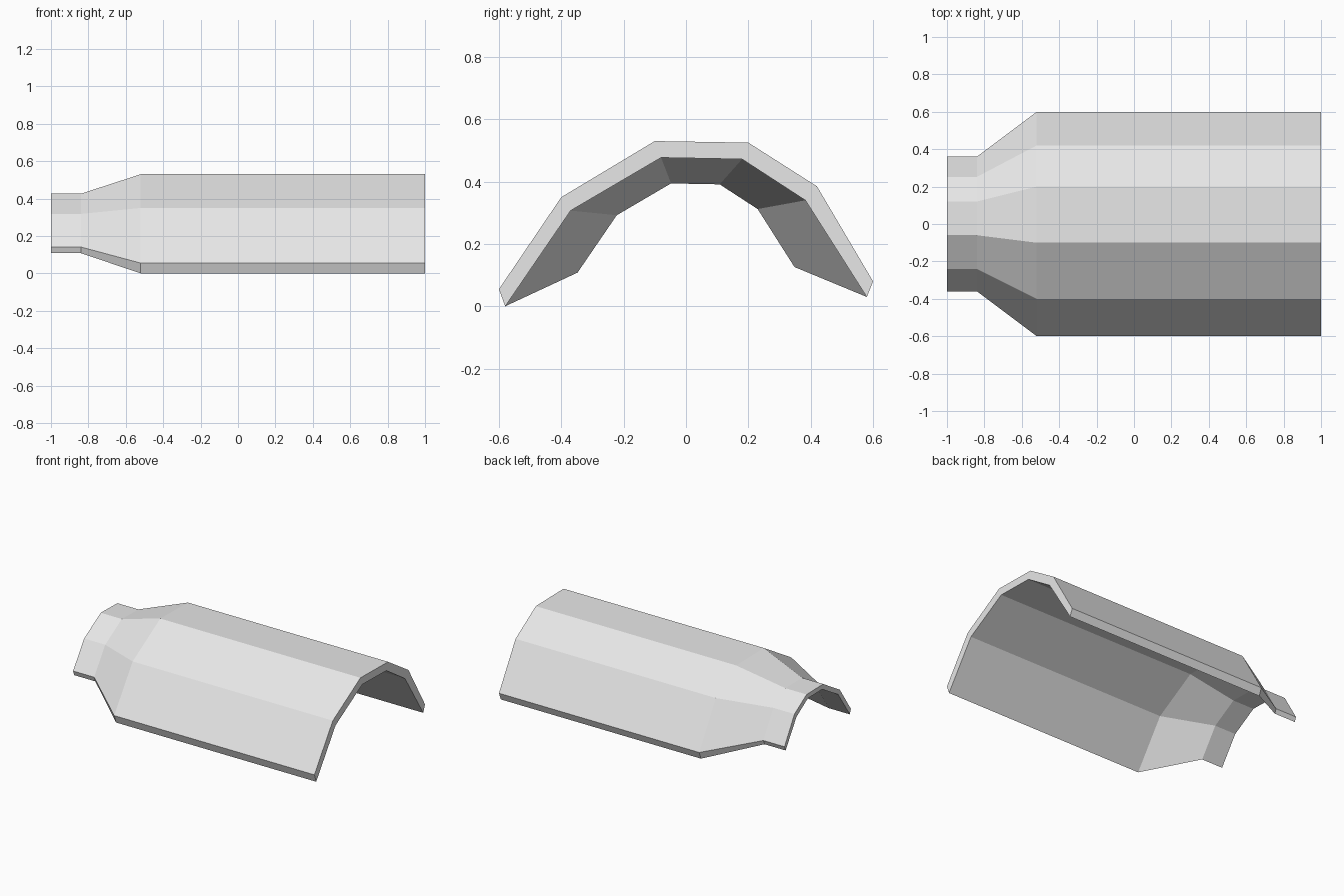
import bpy
import bmesh

cube = bpy.data.objects.get("Cube")
if cube:
    bpy.data.objects.remove(cube, do_unlink=True)

# Plain grey material
grey = bpy.data.materials.new("light grey")
grey.use_nodes = True
colour = (0.8, 0.8, 0.8, 1.0)
grey.diffuse_color = colour
bsdf = next(n for n in grey.node_tree.nodes if n.type == "BSDF_PRINCIPLED")
bsdf.inputs["Base Color"].default_value = colour

# Arched cross-section (y, z): outer skin, then inner skin back again
outer = [(-0.6, 0.055), (-0.4, 0.35), (-0.1, 0.53),
         (0.2, 0.525), (0.42, 0.385), (0.6, 0.08)]
inner = [(-0.58, 0.0), (-0.37, 0.307), (-0.08, 0.477),
         (0.18, 0.472), (0.383, 0.34), (0.58, 0.03)]
profile = outer + inner[::-1]

# Stations along the length: x, section scale, lift
stations = [(-1.0, 0.6, 0.108), (-0.84, 0.6, 0.108), (-0.52, 1.0, 0.0), (1.0, 1.0, 0.0)]

# Loft the section through the stations
bm = bmesh.new()
rings = [[bm.verts.new((x, y * s, z * s + lift)) for y, z in profile]
         for x, s, lift in stations]
count = len(profile)
for a, b in zip(rings, rings[1:]):
    for i in range(count):
        j = (i + 1) % count
        bm.faces.new((a[i], a[j], b[j], b[i]))

# Cap both ends with one quad per arch segment
for ring in (rings[0], rings[-1]):
    for i in range(len(outer) - 1):
        bm.faces.new((ring[i], ring[i + 1], ring[count - 2 - i], ring[count - 1 - i]))

bmesh.ops.recalc_face_normals(bm, faces=bm.faces[:])
mesh = bpy.data.meshes.new("arched_shell")
bm.to_mesh(mesh)
bm.free()
mesh.materials.append(grey)
shell = bpy.data.objects.new("arched_shell", mesh)
bpy.context.collection.objects.link(shell)
